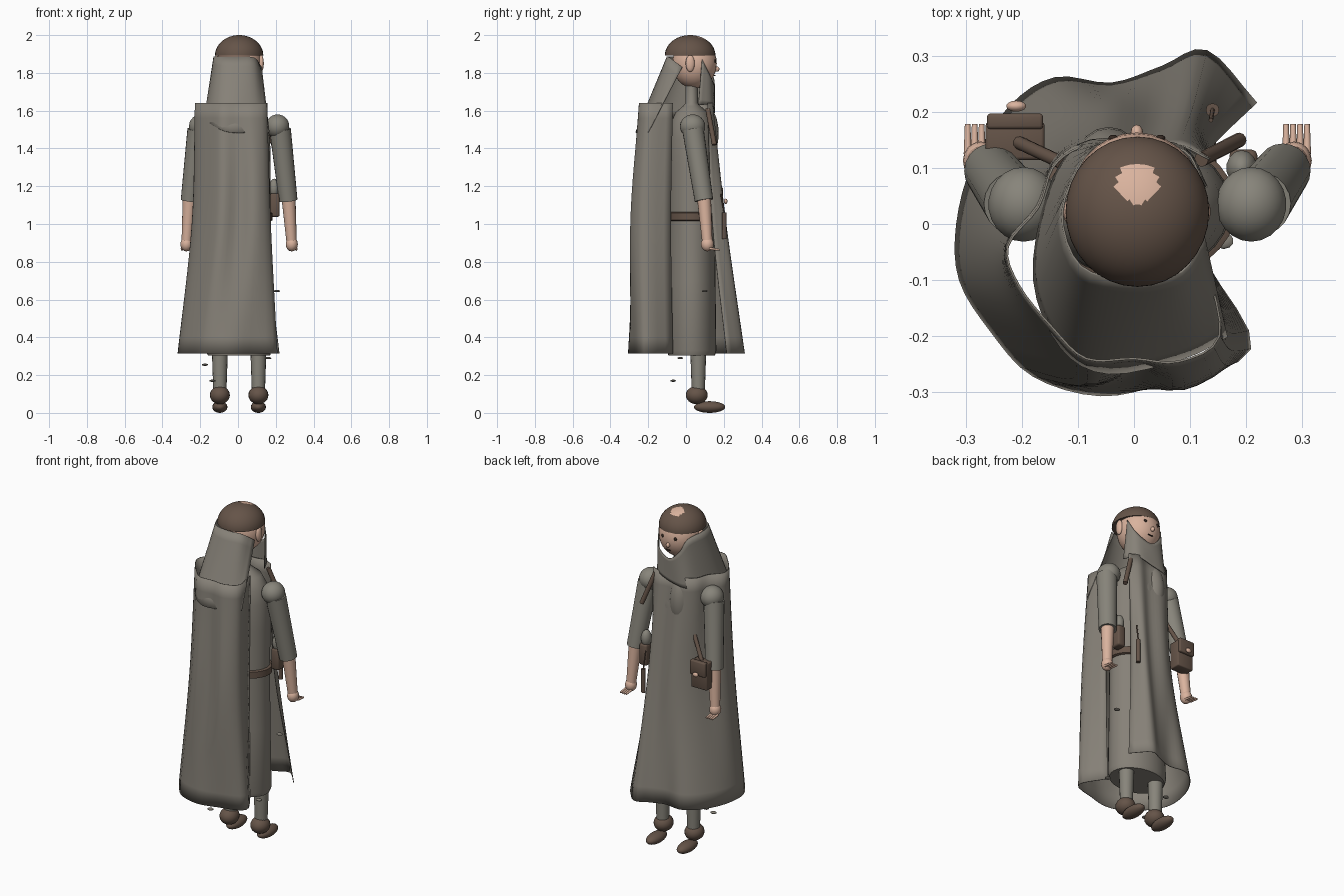
import bpy, bmesh, math
from mathutils import Vector

if "Cube" in bpy.data.objects:
    bpy.data.objects.remove(bpy.data.objects["Cube"])


def mat(name, col):
    m = bpy.data.materials.new(name)
    m.diffuse_color = (*col, 1)
    m.use_nodes = True
    m.node_tree.nodes["Principled BSDF"].inputs["Base Color"].default_value = m.diffuse_color
    return m


GREY = mat("grey_cloth", (0.24, 0.22, 0.187))
SLEEVE = mat("sleeve_grey", (0.245, 0.233, 0.197))
BROWN = mat("brown_leather", (0.13, 0.088, 0.065))
SKIN = mat("skin", (0.70, 0.45, 0.34))
DARK = mat("dark_brown", (0.035, 0.022, 0.016))


def finish(name, bm, m, smooth=True):
    bmesh.ops.recalc_face_normals(bm, faces=bm.faces)
    me = bpy.data.meshes.new(name)
    bm.to_mesh(me)
    bm.free()
    ob = bpy.data.objects.new(name, me)
    bpy.context.collection.objects.link(ob)
    me.materials.append(m)
    if smooth:
        bpy.ops.object.select_all(action='DESELECT')
        ob.select_set(True)
        bpy.context.view_layer.objects.active = ob
        bpy.ops.object.shade_smooth_by_angle(angle=math.radians(50))
    return ob


def ball(name, c, r, m, seg=20):
    bm = bmesh.new()
    bmesh.ops.create_uvsphere(bm, u_segments=seg, v_segments=seg // 2 + 2, radius=1)
    for v in bm.verts:
        v.co = Vector(c) + Vector([v.co[i] * r[i] for i in range(3)])
    return finish(name, bm, m)


def rod(name, a, b, r1, r2, m, seg=16):
    a, b = Vector(a), Vector(b)
    bm = bmesh.new()
    bmesh.ops.create_cone(bm, cap_ends=True, segments=seg, radius1=r1, radius2=r2, depth=(b - a).length)
    q = Vector((0, 0, 1)).rotation_difference(b - a)
    for v in bm.verts:
        v.co = q @ v.co + (a + b) / 2
    return finish(name, bm, m)


def box(name, c, s, m, bevel=0.0):
    bm = bmesh.new()
    bmesh.ops.create_cube(bm, size=1)
    for v in bm.verts:
        v.co = Vector(c) + Vector([v.co[i] * s[i] for i in range(3)])
    if bevel:
        bmesh.ops.bevel(bm, geom=bm.edges[:], offset=bevel, segments=2, affect='EDGES', profile=0.5)
    return finish(name, bm, m)


def lathe(name, prof, cy, ys, m, seg=32):
    """Elliptical turned shape from (radius, z) pairs."""
    bm = bmesh.new()
    rings = [[bm.verts.new((.005 + r * math.cos(2 * math.pi * i / seg),
                            cy + ys * r * math.sin(2 * math.pi * i / seg), z))
              for i in range(seg)] for r, z in prof]
    for a, b in zip(rings, rings[1:]):
        for i in range(seg):
            bm.faces.new((a[i], a[(i + 1) % seg], b[(i + 1) % seg], b[i]))
    bm.faces.new(rings[0])
    bm.faces.new(rings[-1])
    return finish(name, bm, m)


def spline(pts, n):
    """Smooth path through points."""
    p = [Vector(q) for q in pts]
    p = [2 * p[0] - p[1]] + p + [2 * p[-1] - p[-2]]
    out = []
    for i in range(1, len(p) - 2):
        for k in range(n):
            t = k / n
            out.append(0.5 * (2 * p[i] + (p[i + 1] - p[i - 1]) * t
                       + (2 * p[i - 1] - 5 * p[i] + 4 * p[i + 1] - p[i + 2]) * t * t
                       + (3 * p[i] - p[i - 1] - 3 * p[i + 1] + p[i + 2]) * t ** 3))
    return out + [p[-2]]


def sheet(name, rows, m, nu=4, nv=8):
    """Open cloth draped through matching rows of points."""
    rows = [spline(r, nu) for r in rows]
    cols = [spline([r[i] for r in rows], nv) for i in range(len(rows[0]))]
    bm = bmesh.new()
    vs = [[bm.verts.new(c) for c in col] for col in cols]
    for a, b in zip(vs, vs[1:]):
        for j in range(len(a) - 1):
            bm.faces.new((a[j], b[j], b[j + 1], a[j + 1]))
    ob = finish(name, bm, m)
    s = ob.modifiers.new("thickness", 'SOLIDIFY')
    s.thickness = 0.004
    s.offset = 0
    return ob


# Under-robe and belt
lathe("under_robe", [(0.165, 0.305), (0.174, 0.33), (0.168, 0.7), (0.165, 1.0), (0.168, 1.3),
                     (0.165, 1.45), (0.15, 1.53), (0.115, 1.59), (0.06, 1.625), (0.045, 1.64),
                     (0.045, 1.76)], 0.03, 0.75, GREY)
lathe("belt", [(0.166, 1.015), (0.178, 1.02), (0.178, 1.058), (0.166, 1.063)], 0.03, 0.75, BROWN)
ball("chest_fold", (-.045, .088, 1.48), (.068, .085, .16), GREY)

# Long cloak, open along the right side
top = [(.135, .115), (.08, .14), (.02, .13), (-.05, .14), (-.1, .135), (-.145, .1), (-.17, .03),
       (-.225, -.04), (-.205, -.11), (-.145, -.185), (-.085, -.24), (0, -.24), (.08, -.245),
       (.152, -.2), (.13, -.07)]
mid = [(.14, .14), (.105, .21), (.04, .195), (-.04, .205), (-.1, .18), (-.15, .13), (-.19, .06),
       (-.24, -.03), (-.23, -.12), (-.165, -.215), (-.09, -.285), (0, -.265), (.09, -.293),
       (.172, -.225), (.13, -.08)]
low = [(.218, .215), (.13, .308), (.05, .28), (-.04, .25), (-.14, .26), (-.22, .21), (-.285, .11),
       (-.315, 0), (-.31, -.1), (-.255, -.19), (-.18, -.27), (-.06, -.305), (.06, -.28),
       (.207, -.222), (.128, -.07)]
sheet("cloak", [[(x, y, z) for x, y in ring] for ring, z in ((top, 1.64), (mid, 1.0), (low, 0.315))], GREY)

# Hood cloth around the face and neck, open beside the right ear
sheet("hood", [
    [(.118, .085, 1.87), (.09, .13, 1.78), (0.01, .15, 1.735), (-.055, .143, 1.785), (-.09, .115, 1.86),
     (-.128, .02, 1.885), (-.095, -.075, 1.885), (0, -.1, 1.885), (.085, -.085, 1.88), (.124, -.02, 1.83)],
    [(.13, .065, 1.63), (.09, .135, 1.63), (0, .15, 1.6), (-.1, .14, 1.58), (-.155, .05, 1.57),
     (-.178, -.1, 1.56), (-.13, -.22, 1.52), (-.045, -.266, 1.485), (.09, -.238, 1.485),
     (.166, -.2, 1.485)]],
    GREY)

# Head and face
ball("head", (.005, .045, 1.85), (.118, .118, .132), SKIN, 28)
ball("nose", (.005, .163, 1.82), (.011, .014, .014), SKIN, 12)
box("mouth", (.012, .152, 1.785), (.03, .006, .005), DARK)
for s, side in ((-1, "left"), (1, "right")):
    ball(side + "_ear", (.005 + s * .118, .022, 1.85), (.014, .024, .045), SKIN, 14)
    ball(side + "_eye", (.005 + s * .042, .153, 1.862), (.009, .006, .01), DARK, 12)

# Hair cap: half dome with a bare patch on the crown
bm = bmesh.new()
bmesh.ops.create_uvsphere(bm, u_segments=32, v_segments=32, radius=1)
bmesh.ops.bisect_plane(bm, geom=bm.verts[:] + bm.edges[:] + bm.faces[:], plane_co=(0, 0, 0),
                       plane_no=(0, 0, -1), clear_outer=True)
bmesh.ops.holes_fill(bm, edges=[e for e in bm.edges if e.is_boundary])
for v in bm.verts:
    v.co = Vector((.006 + v.co.x * .128, .022 + v.co.y * .134, 1.892 + v.co.z * .108))
cap = finish("hair_cap", bm, BROWN)
cap.data.materials.append(SKIN)
for p in cap.data.polygons:
    c = p.center
    if c.z > 1.95 and math.hypot((c.x - .006) / .041, (c.y - .072) / .036) < 1:
        p.material_index = 1

# Arms, hands, legs and shoes
for s, side in ((-1, "left"), (1, "right")):
    def P(x, y, z):
        return (.006 + s * x, y, z)
    ball(side + "_shoulder", P(.203, .035, 1.517), (.063, .067, .063), SLEEVE, 22)
    rod(side + "_sleeve", P(.26, .095, 1.125), P(.217, .037, 1.5), .049, .057, SLEEVE, 20)
    rod(side + "_forearm", P(.278, .113, .9), P(.26, .094, 1.16), .027, .038, SKIN)
    ball(side + "_hand", P(.279, .113, .893), (.032, .034, .038), SKIN, 16)
    for i in range(4):
        x = .265 + i * .0125
        rod(side + "_finger_%d" % (i + 1), P(x, .125, .87), P(x, .178, .863), .007, .005, SKIN, 8)
    rod(side + "_leg", P(.102, .065, .09), P(.102, .065, .32), .034, .042, SLEEVE)
    ball(side + "_ankle", P(.102, .057, .094), (.053, .058, .048), BROWN)
    ball(side + "_shoe", P(.102, .125, .031), (.04, .083, .031), BROWN)

# Satchel on the left hip
box("satchel", (-.212, .148, 1.105), (.105, .068, .16), BROWN, .006)
box("satchel_flap", (-.212, .183, 1.15), (.1, .028, .085), BROWN, .006)
ball("satchel_button", (-.21, .21, 1.12), (.018, .01, .014), SKIN, 14)
rod("satchel_strap", (-.205, .145, 1.18), (-.13, .11, 1.31), .012, .012, BROWN, 10)

# Pouch on the right hip, chest strap and hanging tool
box("pouch", (.195, .1, 1.1), (.05, .065, .125), BROWN, .01)
ball("pouch_top", (.192, .1, 1.19), (.028, .032, .05), SLEEVE, 14)
rod("chest_strap", (.12, .115, 1.61), (.188, .15, 1.42), .013, .013, BROWN, 12)
rod("hanging_tool", (.14, .203, .92), (.14, .203, 1.06), .012, .012, BROWN, 12)
rod("tool_cord", (.14, .203, 1.06), (.137, .185, 1.16), .004, .004, BROWN, 8)

# Small loose scraps
for i, c in enumerate([(-.175, .06, .255), (-.135, -.068, .17), (.205, .1, .645), (.16, -.03, .29)]):
    ball("scrap_%d" % (i + 1), c, (.018, .015, .006), GREY, 10)
